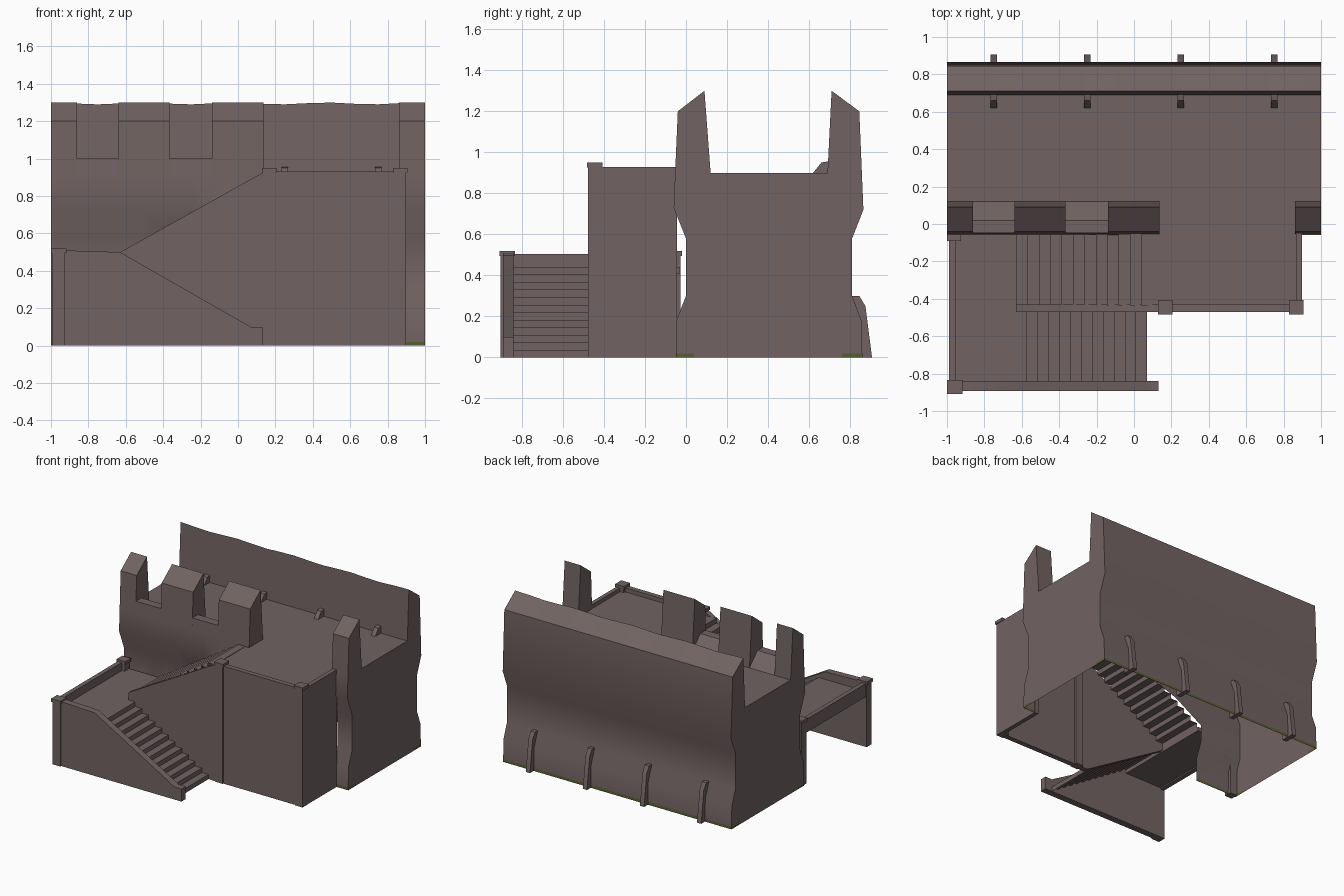
import bpy, bmesh, math
from mathutils import Vector

if "Cube" in bpy.data.objects:
    bpy.data.objects.remove(bpy.data.objects["Cube"])


def material(name, rgb):
    m = bpy.data.materials.new(name)
    m.diffuse_color = (*rgb, 1)
    m.use_nodes = True
    m.node_tree.nodes["Principled BSDF"].inputs["Base Color"].default_value = m.diffuse_color
    return m


STONE = material("brown_stone", (0.165, 0.126, 0.123))
MOSS = material("green_moss", (0.095, 0.115, 0.03))


def finish(name, bm, recalc=True, angle=40):
    if recalc:
        bmesh.ops.recalc_face_normals(bm, faces=bm.faces[:])
    me = bpy.data.meshes.new(name)
    bm.to_mesh(me)
    bm.free()
    me.materials.append(STONE)
    me.materials.append(MOSS)
    ob = bpy.data.objects.new(name, me)
    bpy.context.collection.objects.link(ob)
    bpy.ops.object.select_all(action='DESELECT')
    ob.select_set(True)
    bpy.context.view_layer.objects.active = ob
    bpy.ops.object.shade_smooth_by_angle(angle=math.radians(angle))
    return ob


def prism(name, profile, axis, a, b):
    """Solid from a profile, (y,z) for axis x or (x,z) for axis y."""
    put = (lambda p, t: (t, p[0], p[1])) if axis == 'x' else (lambda p, t: (p[0], t, p[1]))
    bm = bmesh.new()
    rings = [[bm.verts.new(put(p, t)) for p in profile] for t in (a, b)]
    n = len(profile)
    for i in range(n):
        j = (i + 1) % n
        bm.faces.new((rings[0][i], rings[0][j], rings[1][j], rings[1][i]))
    bm.faces.new(rings[0])
    bm.faces.new(rings[1])
    return finish(name, bm)


def box(name, x0, x1, y0, y1, z0, z1):
    return prism(name, [(x0, z0), (x1, z0), (x1, z1), (x0, z1)], 'y', y0, y1)


def column(name, x0, x1, y0, y1, top):
    # slightly narrower shaft with a low cap
    box(name, x0 + .006, x1 - .006, y0 + .006, y1 - .006, 0, top - .02)
    box(name + "_cap", x0, x1, y0, y1, top - .025, top)


# Levels of the stair landings and the wall walk
LOW, DECK = .44, .90
X0, X1 = -.63, .135


def under_stairs(x):
    return DECK if x > X1 else LOW + (x - X0) * (DECK - LOW) / (X1 - X0)


# ---- Hollow wall: open below, with the wall behind the stairs left out ----
profile = [(-.05, 0), (-.047, .18), (0, .30), (0, .58), (-.06, .73), (-.053, DECK),
           (.69, DECK), (.71, 1.30), (.845, 1.2), (.865, .72), (.81, .58),
           (.81, .30), (.855, .18), (.86, 0)]
bm = bmesh.new()
N = 16
rings = []
for k in range(N + 1):
    x = -1 + 2 * k / N
    wave = .005 * math.cos(k * 1.6) - .005
    rings.append([bm.verts.new((x, y, z + (wave if z > 1.25 else 0))) for y, z in profile])
for r, s in zip(rings, rings[1:]):
    for i in range(len(profile) - 1):
        bm.faces.new((r[i], r[i + 1], s[i + 1], s[i]))
bm.faces.new(rings[0])
bm.faces.new(rings[-1])
bmesh.ops.recalc_face_normals(bm, faces=bm.faces[:])


def cut(co, no, test=lambda f: True):
    fs = [f for f in bm.faces if test(f)]
    geom = list({e for f in fs for e in f.edges} | {v for f in fs for v in f.verts}) + fs
    bmesh.ops.bisect_plane(bm, geom=geom, dist=1e-5, plane_co=Vector(co), plane_no=Vector(no))


def is_front(f):
    c = f.calc_center_median()
    return c.y < .02 and c.z < DECK - .005 and abs(c.x) < .999


for x in (X0, X1, .87):
    cut((x, 0, 0), (1, 0, 0), is_front)
cut((X0, 0, LOW), (-(DECK - LOW), 0, X1 - X0), is_front)
cut((0, 0, .02), (0, 0, 1))
for y in (.04, .76):
    cut((0, y, 0), (0, 1, 0), lambda f: abs(f.calc_center_median().x) > .999)
doomed = []
for f in bm.faces:
    c = f.calc_center_median()
    if is_front(f) and X0 < c.x < .87 and c.z < under_stairs(c.x):
        doomed.append(f)
    # moss along the foot of the wall
    elif c.z < .02 and not (abs(c.x) > .999 and .04 < c.y < .76):
        f.material_index = 1
bmesh.ops.delete(bm, geom=doomed, context='FACES')
finish("hollow_wall", bm, recalc=False)

# ---- Front battlements ----
merlon = [(-.053, DECK), (-.04, 1.2), (.09, 1.30), (.12, DECK)]
for i, (a, b) in enumerate([(-1, -.86), (-.64, -.365), (-.14, .135), (.86, 1)]):
    prism(f"merlon_{i}", merlon, 'x', a, b)
sill = [(-.053, DECK), (-.0485, 1.0), (.02, 1.0), (.12, DECK)]
for i, (a, b) in enumerate([(-.86, -.64), (-.365, -.14)]):
    prism(f"crenel_sill_{i}", sill, 'x', a, b)

# ---- Buttresses on the back and inside the rear parapet ----
outer = [(.80, 0), (.80, .30), (.845, .30), (.875, .25), (.907, 0)]
inner = [(.62, DECK), (.66, .95), (.70, .957), (.70, DECK)]
for i in range(4):
    x = -.75 + .5 * i
    prism(f"back_buttress_{i}", outer, 'x', x - .018, x + .018)
    prism(f"inner_buttress_{i}", inner, 'x', x - .018, x + .018)


# ---- Stair flights: folded sheets of treads and risers ----
def flight(name, xa, za, xb, zb, y0, y1, steps=12):
    bm = bmesh.new()
    pts = [(xa, za)]
    for k in range(steps):
        z = za + (zb - za) * (k + 1) / steps
        pts.append((xa + (xb - xa) * k / steps, z))
        pts.append((xa + (xb - xa) * (k + 1) / steps, z))
    rows = [[bm.verts.new((x, y, z)) for y in (y0, y1)] for x, z in pts[:1] + pts[1:]]
    for p, q in zip(rows, rows[1:]):
        bm.faces.new((p[0], p[1], q[1], q[0]) if xb < xa else (p[0], q[0], q[1], p[1]))
    finish(name, bm, recalc=False, angle=30)


flight("lower_flight", .07, 0, X0, LOW, -.845, -.45)
flight("upper_flight", X0, LOW, .10, DECK, -.435, -.045)

# ---- Landings ----
box("lower_landing", -.98, X0, -.85, -.03, LOW - .03, LOW)
box("upper_landing", .10, .88, -.44, -.045, DECK - .03, DECK - .002)

# ---- Parapet walls of the stairs ----
prism("lower_stair_wall", [(-.95, 0), (-.95, .51), (-.63, .5), (.07, .1), (.13, .1), (.13, 0)],
      'y', -.893, -.84)
prism("upper_stair_wall", [(X0, .42), (X0, .5), (.14, .93), (.87, .93), (.87, 0), (.08, 0)],
      'y', -.47, -.43)
box("right_landing_wall", .865, .898, -.45, -.045, 0, .928)
prism("left_landing_rail", [(-.99, .40), (-.99, .505), (-.955, .505), (-.955, .40)],
      'y', -.86, -.04)

# ---- Columns ----
column("lower_column", -1, -.918, -.91, -.835, .52)
column("middle_column", .128, .206, -.483, -.406, .95)
column("right_column", .828, .905, -.483, -.406, .95)
column("wall_pilaster", -1, -.925, -.092, -.02, .52)
